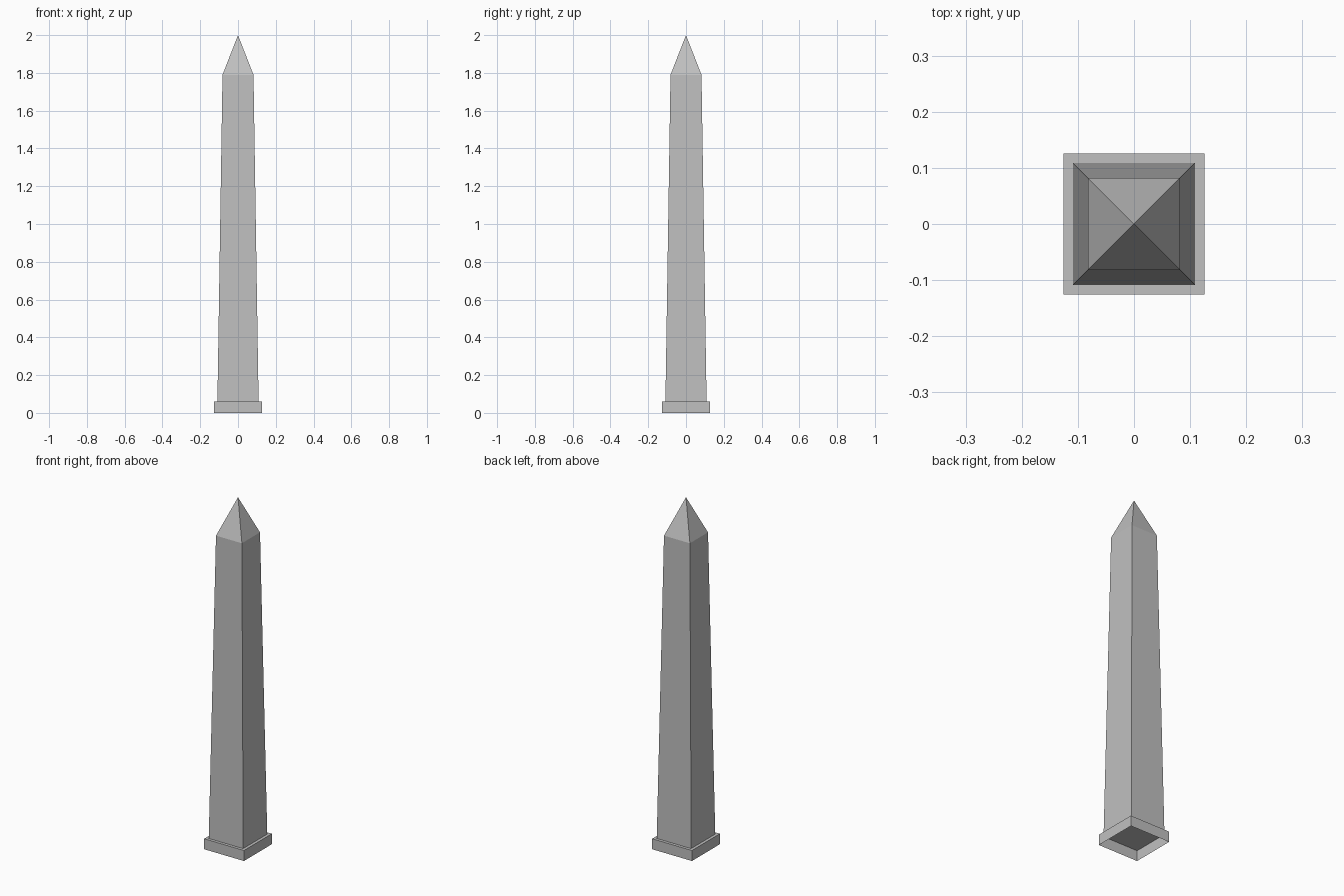
import bpy
import bmesh

cube = bpy.data.objects.get("Cube")
if cube:
    bpy.data.objects.remove(cube, do_unlink=True)

# Single stone colour
stone = bpy.data.materials.new("grey_stone")
stone.use_nodes = True
colour = (0.527, 0.527, 0.527, 1)
stone.diffuse_color = colour
stone.node_tree.nodes["Principled BSDF"].inputs["Base Color"].default_value = colour


def square_tower(name, profile, cap_top=False):
    """Stack square rings given as (half width, height); zero width is a point."""
    bm = bmesh.new()
    rings = []
    for half, z in profile:
        if half == 0:
            rings.append([bm.verts.new((0, 0, z))] * 4)
        else:
            rings.append([bm.verts.new((sx * half, sy * half, z))
                          for sx, sy in ((-1, -1), (1, -1), (1, 1), (-1, 1))])
    for low, high in zip(rings, rings[1:]):
        for i in range(4):
            j = (i + 1) % 4
            corners = [low[i], low[j], high[j], high[i]]
            bm.faces.new(list(dict.fromkeys(corners)))
    if cap_top:
        bm.faces.new(rings[-1])
    mesh = bpy.data.meshes.new(name)
    bm.to_mesh(mesh)
    bm.free()
    mesh.materials.append(stone)
    obj = bpy.data.objects.new(name, mesh)
    bpy.context.collection.objects.link(obj)
    return obj


# Plinth, hollow underneath
PLINTH_TOP = 0.06
square_tower("plinth", [(0.126, 0), (0.126, PLINTH_TOP)], cap_top=True)

# Tapering shaft with its pyramid tip
square_tower("shaft_and_tip", [(0.109, PLINTH_TOP), (0.082, 1.79), (0, 2)])
